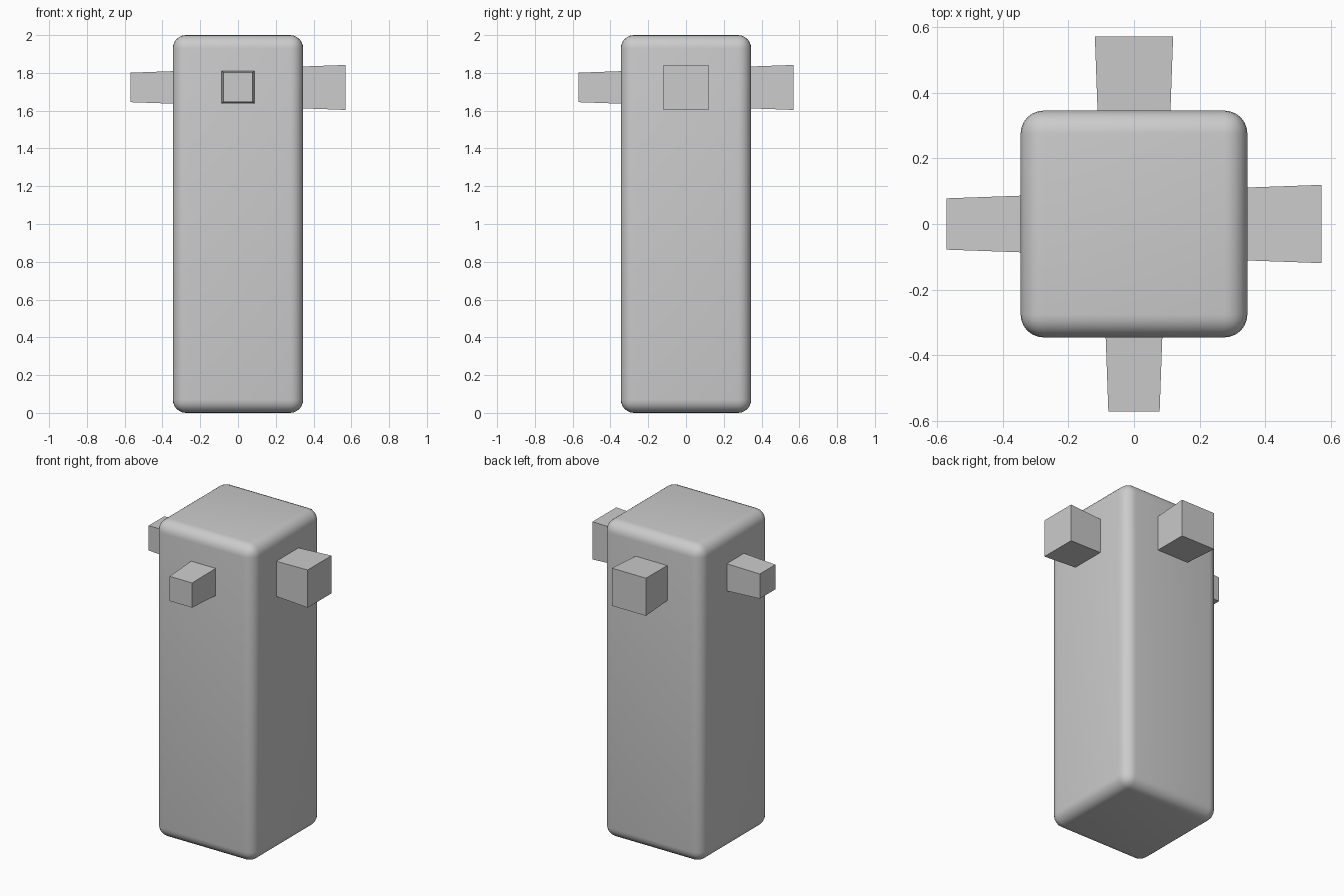
import bpy, bmesh
from math import radians

if "Cube" in bpy.data.objects:
    bpy.data.objects.remove(bpy.data.objects["Cube"])


def make_object(name, bm):
    mesh = bpy.data.meshes.new(name)
    bm.to_mesh(mesh)
    bm.free()
    obj = bpy.data.objects.new(name, mesh)
    bpy.context.collection.objects.link(obj)
    return obj


# Square post with rounded edges
bm = bmesh.new()
bmesh.ops.create_cube(bm, size=1)
for v in bm.verts:
    v.co.x *= 0.69
    v.co.y *= 0.69
    v.co.z = (v.co.z + 0.5) * 2.0
for f in bm.faces:
    f.smooth = True
post = make_object("post", bm)
bevel = post.modifiers.new("rounded_edges", "BEVEL")
bevel.width = 0.07
bevel.segments = 6
bevel.limit_method = "ANGLE"


# Tapered square bar passing right through the post, thick end at +x
def tapered_bar(name, angle):
    bm = bmesh.new()
    bmesh.ops.create_cube(bm, size=2)
    for v in bm.verts:
        half = 0.119 if v.co.x > 0 else 0.078
        v.co.x *= 0.57
        v.co.y *= half
        v.co.z *= half
    bar = make_object(name, bm)
    bar.location.z = 1.723
    bar.rotation_euler.z = radians(angle)


tapered_bar("side_bar", 0)
tapered_bar("front_bar", 90)
